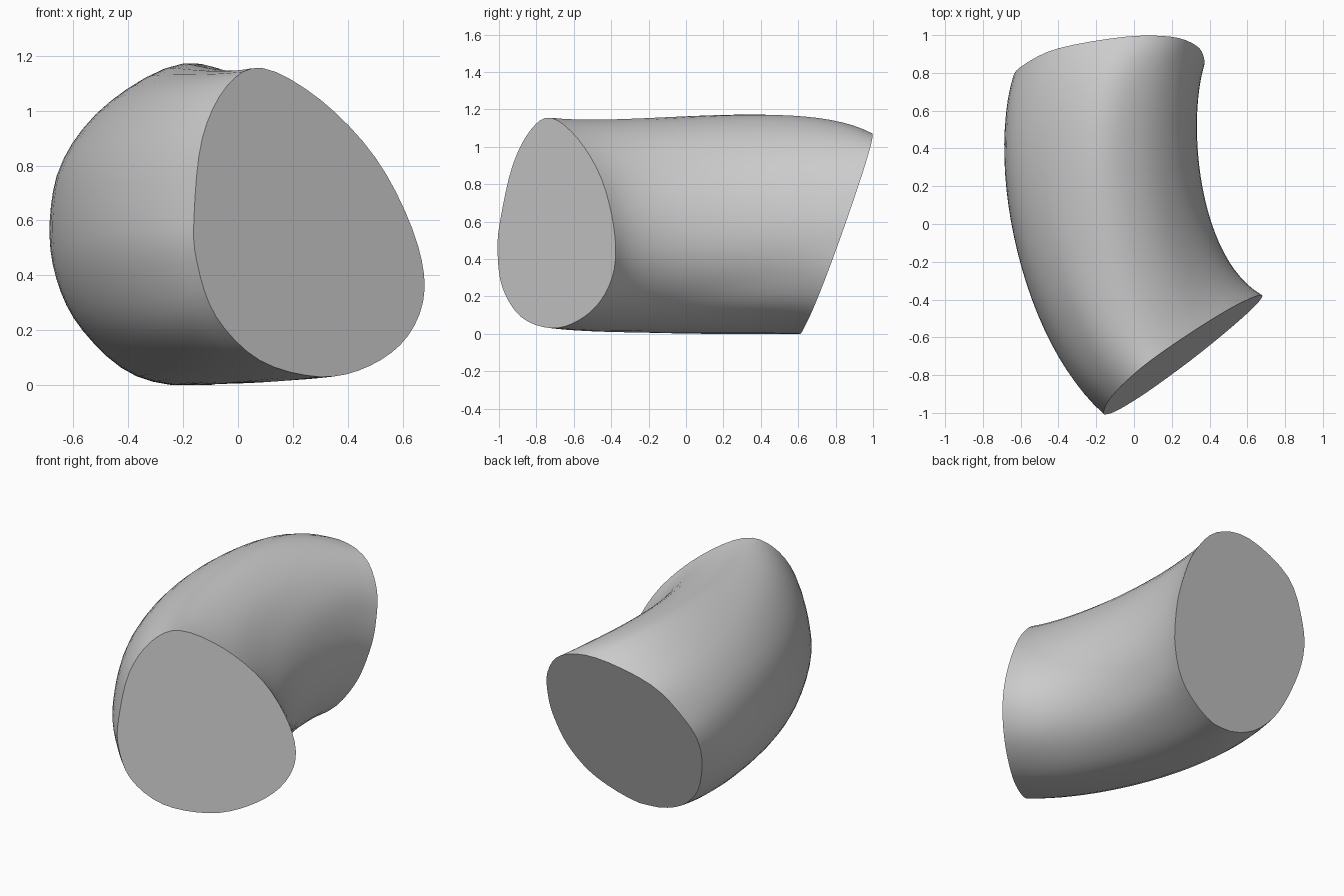
import bpy, bmesh
from mathutils import Vector

if "Cube" in bpy.data.objects:
    bpy.data.objects.remove(bpy.data.objects["Cube"])

# Cross-sections along the bend, front to back.
# Each is a slanted plane y = a + b*x + c*z and an outline of (x, z) points:
# left side, over the top, down the right side, back along the bottom.
SECTIONS = [
    ((-0.957, 0.77, 0.144),
     [(-.16, .62), (-.13, .9), (-.04, 1.09), (.09, 1.155), (.30, 1.04), (.50, .83), (.635, .57),
      (.68, .35), (.62, .18), (.48, .07), (.30, .03), (.08, .09), (-.08, .25), (-.15, .45)]),
    ((-0.345, 0.48, 0.20),
     [(-.51, .6), (-.47, .86), (-.33, 1.07), (-.11, 1.155), (.11, 1.07), (.28, .88), (.39, .66),
      (.43, .42), (.38, .22), (.25, .08), (.05, .008), (-.2, .06), (-.38, .2), (-.48, .4)]),
    ((0.194, 0.24, 0.28),
     [(-.675, .6), (-.63, .83), (-.47, 1.03), (-.2, 1.17), (.04, 1.10), (.22, .93), (.31, .72),
      (.335, .5), (.29, .3), (.17, .12), (-.08, .005), (-.35, .035), (-.55, .2), (-.65, .39)]),
    ((0.62, 0.07, 0.35),
     [(-.64, .585), (-.58, .76), (-.4, .966), (-.05, 1.07), (.2, 1.02), (.33, .86), (.37, .67),
      (.365, .5), (.31, .3), (.17, .12), (-.1, .0), (-.35, .04), (-.52, .18), (-.61, .38)]),
]
SUB = 4      # points added per outline span
RINGS = 25   # rings along the bend


def smooth_outline(plane, pts):
    """Closed smooth curve through the outline, laid on its plane."""
    a, b, c = plane
    p = [Vector((x, a + b * x + c * z, z)) for x, z in pts]
    n, out = len(p), []
    for i in range(n):
        p0, p1, p2, p3 = (p[(i + k) % n] for k in (-1, 0, 1, 2))
        for s in range(SUB):
            t = s / SUB
            out.append(p1 + 0.5 * t * ((p2 - p0) + t * ((2 * p0 - 5 * p1 + 4 * p2 - p3)
                                                       + t * (3 * (p1 - p2) + p3 - p0))))
    return out


def blend(u):
    """Cubic weights of the four sections at u in 0..1."""
    w = []
    for i in range(4):
        v = 1.0
        for j in range(4):
            if j != i:
                v *= (3 * u - j) / (i - j)
        w.append(v)
    return w


# Bent solid: lofted side wall closed by two flat cut ends
outlines = [smooth_outline(pl, pts) for pl, pts in SECTIONS]
count = len(outlines[0])
bm = bmesh.new()
rings = []
for r in range(RINGS):
    w = blend(r / (RINGS - 1))
    ring = []
    for i in range(count):
        co = sum((w[k] * outlines[k][i] for k in range(4)), Vector())
        co.z = max(co.z, 0.0)
        ring.append(bm.verts.new(co))
    rings.append(ring)
for lower, upper in zip(rings, rings[1:]):
    for i in range(count):
        j = (i + 1) % count
        bm.faces.new((lower[i], lower[j], upper[j], upper[i]))
caps = [bm.faces.new(rings[0]), bm.faces.new(rings[-1])]
bmesh.ops.recalc_face_normals(bm, faces=bm.faces)
for f in bm.faces:
    f.smooth = f not in caps
for cap in caps:
    for e in cap.edges:
        e.smooth = False

mesh = bpy.data.meshes.new("bent_segment")
bm.to_mesh(mesh)
bm.free()
body = bpy.data.objects.new("bent_segment", mesh)
bpy.context.collection.objects.link(body)

grey = bpy.data.materials.new("plain_grey")
grey.diffuse_color = (0.6, 0.6, 0.6, 1)
grey.use_nodes = True
grey.node_tree.nodes["Principled BSDF"].inputs["Base Color"].default_value = grey.diffuse_color
mesh.materials.append(grey)
